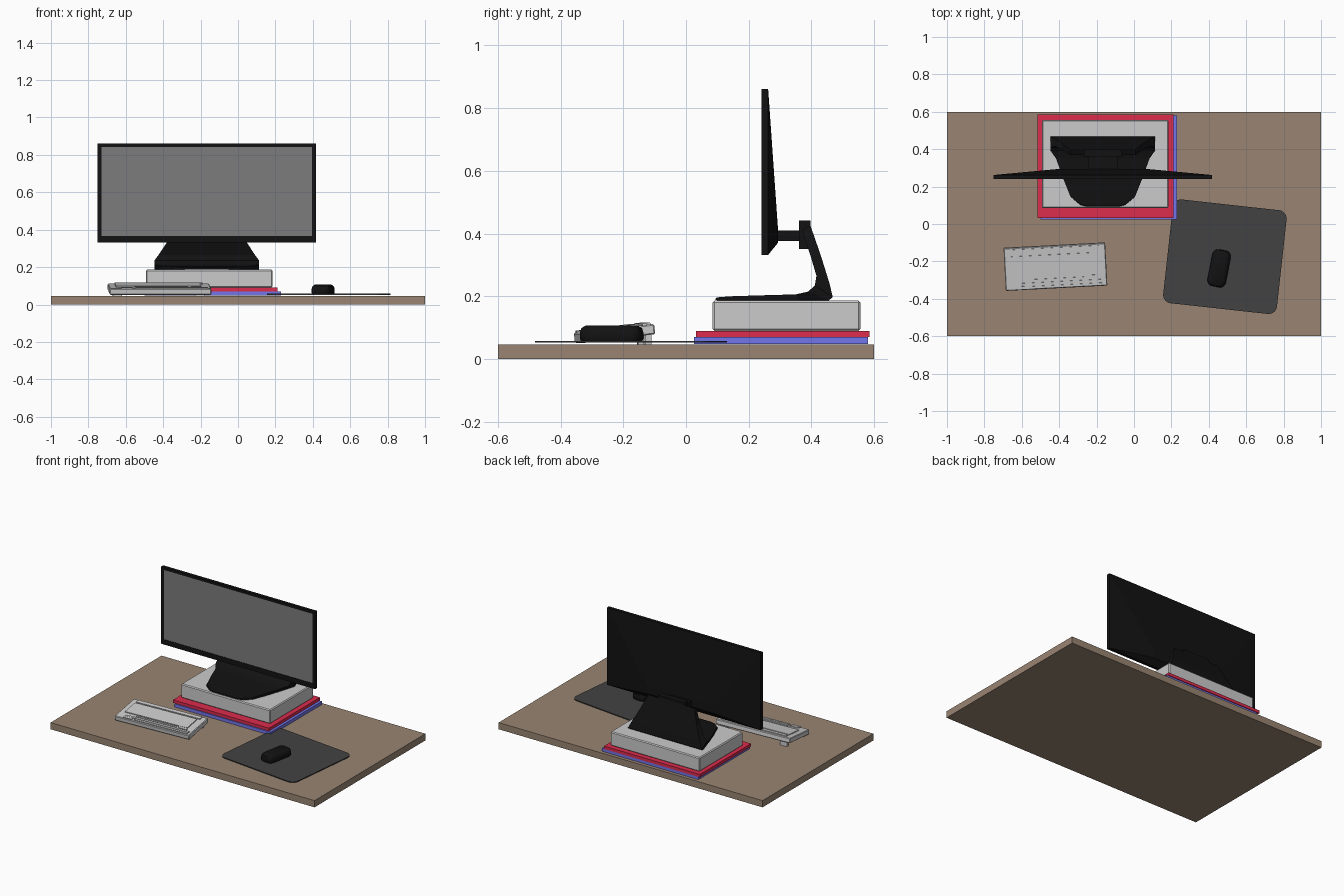
import bpy, bmesh
from math import radians, cos, sin, pi
from mathutils import Matrix, Vector

if "Cube" in bpy.data.objects:
    bpy.data.objects.remove(bpy.data.objects["Cube"])


def material(name, r, g, b):
    m = bpy.data.materials.new(name)
    m.diffuse_color = (r, g, b, 1)
    m.use_nodes = True
    m.node_tree.nodes["Principled BSDF"].inputs["Base Color"].default_value = m.diffuse_color
    return m


WOOD = material("wood", 0.32, 0.235, 0.17)
RED = material("red_cover", 0.72, 0.025, 0.075)
BLUE = material("blue_cover", 0.17, 0.18, 0.82)
BLACK = material("black_plastic", 0.006, 0.006, 0.006)
SCREEN = material("screen_grey", 0.2, 0.2, 0.2)
RUBBER = material("rubber", 0.055, 0.055, 0.055)


def finish(name, bm, mat=None, matrix=Matrix(), bevel=0, segments=1):
    bmesh.ops.recalc_face_normals(bm, faces=bm.faces)
    me = bpy.data.meshes.new(name)
    bm.to_mesh(me)
    bm.free()
    ob = bpy.data.objects.new(name, me)
    bpy.context.collection.objects.link(ob)
    ob.matrix_world = matrix
    if mat:
        me.materials.append(mat)
    if bevel:
        mod = ob.modifiers.new("bevel", "BEVEL")
        mod.width, mod.segments = bevel, segments
        mod.limit_method = 'ANGLE'
    return ob


def loft(name, rings, mat=None, **kw):
    """Skin a series of equal-length rings and cap both ends."""
    bm = bmesh.new()
    loops = [[bm.verts.new(p) for p in ring] for ring in rings]
    n = len(loops[0])
    for a, b in zip(loops, loops[1:]):
        for i in range(n):
            j = (i + 1) % n
            bm.faces.new((a[i], a[j], b[j], b[i]))
    bm.faces.new(loops[0])
    bm.faces.new(loops[-1])
    return finish(name, bm, mat, **kw)


def box(name, x, y, z, mat=None, **kw):
    """Box from (min, max) ranges."""
    rings = [[(x[0], y[0], k), (x[1], y[0], k), (x[1], y[1], k), (x[0], y[1], k)] for k in z]
    return loft(name, rings, mat, **kw)


def rounded_ring(w, d, r, z, steps=6):
    pts = []
    for k, (sx, sy) in enumerate([(1, 1), (-1, 1), (-1, -1), (1, -1)]):
        for i in range(steps + 1):
            a = (k + i / steps) * pi / 2
            pts.append((sx * (w / 2 - r) + r * cos(a), sy * (d / 2 - r) + r * sin(a), z))
    return pts


# Desk top, two books and the riser box
box("desk_top", (-1, 1), (-0.6, 0.6), (0, 0.046), WOOD)
box("blue_book", (-0.5, 0.23), (0.025, 0.58), (0.048, 0.07), BLUE)
box("red_book", (-0.515, 0.212), (0.032, 0.585), (0.07, 0.09), RED)
box("riser_box", (-0.492, 0.184), (0.085, 0.556), (0.09, 0.186), bevel=0.006)

# Monitor: rim, then a back that swells towards the mount
CX = -0.167


def xz_rect(hw, z0, z1, y):
    return [(CX - hw, y, z0), (CX + hw, y, z0), (CX + hw, y, z1), (CX - hw, y, z1)]


loft("monitor_shell", [
    xz_rect(0.563, 0.367, 0.843, 0.244),
    xz_rect(0.563, 0.367, 0.843, 0.24),
    xz_rect(0.583, 0.332, 0.861, 0.24),
    xz_rect(0.583, 0.332, 0.861, 0.262),
    xz_rect(0.25, 0.37, 0.42, 0.293)], BLACK)
box("monitor_screen", (CX - 0.563, CX + 0.563), (0.242, 0.246), (0.367, 0.843), SCREEN)

# Monitor stand: one strip sweeping from foot to upright
# (lower y, z, upper y, z, half width)
sections = [
    (0.093, 0.188, 0.096, 0.195, 0.085), (0.102, 0.187, 0.105, 0.197, 0.12),
    (0.145, 0.187, 0.145, 0.200, 0.172), (0.24, 0.187, 0.24, 0.203, 0.21),
    (0.36, 0.187, 0.35, 0.206, 0.25), (0.455, 0.187, 0.39, 0.215, 0.278),
    (0.468, 0.197, 0.411, 0.235, 0.28), (0.458, 0.24, 0.416, 0.265, 0.258),
    (0.43, 0.33, 0.397, 0.33, 0.215), (0.397, 0.425, 0.37, 0.41, 0.175)]
loft("monitor_stand", [
    [(CX - w, y0, z0), (CX + w, y0, z0), (CX + w, y1, z1), (CX - w, y1, z1)]
    for y0, z0, y1, z1, w in sections], BLACK)
box("mount_head", (CX - 0.1, CX + 0.1), (0.36, 0.397), (0.35, 0.442), BLACK)
box("mount_arm", (CX - 0.08, CX + 0.08), (0.28, 0.37), (0.376, 0.41), BLACK)

# Keyboard: tilted body with key blocks on top and two rear feet
turn = Matrix.Translation((-0.42, -0.228, 0.082)) @ Matrix.Rotation(radians(3), 4, 'Z')
tilt = turn @ Matrix.Rotation(radians(7), 4, 'X')
box("keyboard_body", (-0.272, 0.272), (-0.115, 0.115), (-0.017, 0.016), matrix=tilt, bevel=0.004)
key_blocks = [
    ("function_row", -0.235, 0.235, 0.078, 0.105),
    ("main_keys", -0.235, 0.22, -0.05, 0.068),
    ("lower_row", -0.14, 0.15, -0.072, -0.06),
    ("bottom_row", -0.205, 0.255, -0.092, -0.078),
    ("space_row", -0.13, 0.255, -0.11, -0.097),
    ("corner_key", -0.21, -0.15, -0.112, -0.094),
    ("arrow_key", 0.165, 0.225, -0.07, -0.052)]
for name, x0, x1, y0, y1 in key_blocks:
    box(name, (x0, x1), (y0, y1), (0.01, 0.022), matrix=tilt)
for side, s in (("left", -1), ("right", 1)):
    box(side + "_keyboard_foot", (s * 0.22 - 0.025, s * 0.22 + 0.025), (0.085, 0.105),
        (-0.036, 0.005), matrix=turn)

# Mouse pad
loft("mouse_pad", [rounded_ring(0.612, 0.558, 0.045, z) for z in (0.052, 0.058)], RUBBER,
     matrix=Matrix.Translation((0.486, -0.175, 0)) @ Matrix.Rotation(radians(-6.3), 4, 'Z'))

# Mouse: stacked rounded outlines, narrowing at base and top
mouse = loft("mouse", [rounded_ring(w, d, r, z, 4) for w, d, r, z in (
    (0.092, 0.19, 0.03, 0.055), (0.1, 0.2, 0.032, 0.065), (0.1, 0.2, 0.032, 0.083),
    (0.09, 0.192, 0.03, 0.098), (0.066, 0.165, 0.024, 0.107))], BLACK,
    matrix=Matrix.Translation((0.455, -0.237, 0)) @ Matrix.Rotation(radians(-11), 4, 'Z'))
bpy.context.view_layer.objects.active = mouse
mouse.select_set(True)
bpy.ops.object.shade_smooth_by_angle(angle=radians(40))
